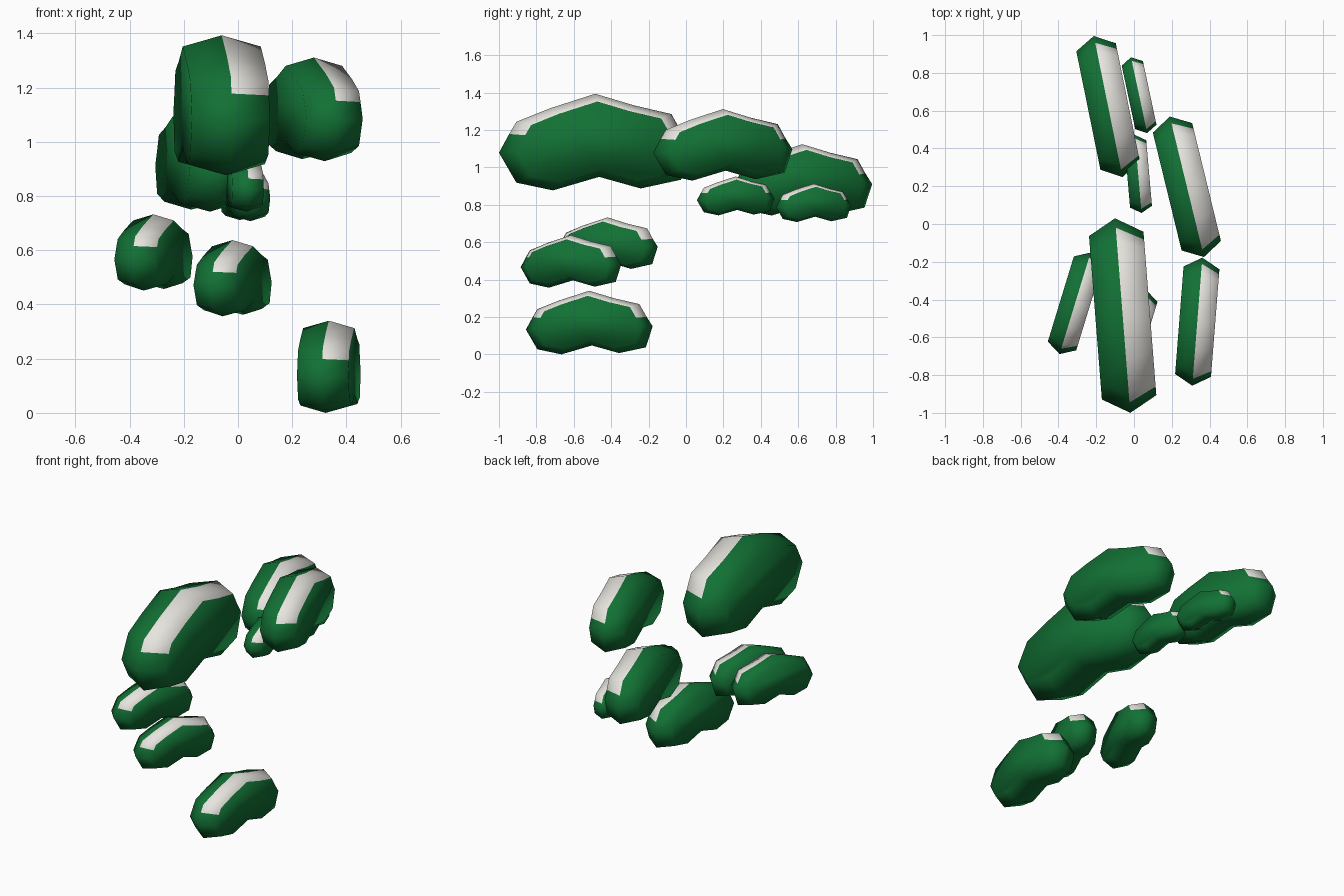
import bpy
from math import radians

if "Cube" in bpy.data.objects:
    bpy.data.objects.remove(bpy.data.objects["Cube"], do_unlink=True)


def make_material(name, colour):
    mat = bpy.data.materials.new(name)
    mat.use_nodes = True
    mat.diffuse_color = (*colour, 1)
    bsdf = mat.node_tree.nodes["Principled BSDF"]
    bsdf.inputs["Base Color"].default_value = (*colour, 1)
    bsdf.inputs["Roughness"].default_value = 0.8
    return mat


green = make_material("deep green", (0.006, 0.165, 0.035))
white = make_material("warm white", (0.82, 0.80, 0.75))

# Lobed side outline (y, z) of a pod one unit long; the top run carries the stripe
TOP = [(-.447, .042), (-.41, .105), (-.235, .175), (0, .25),
       (.2, .19), (.395, .145), (.452, .045)]
BOTTOM = [(.5, -.03), (.445, -.195), (.235, -.24), (.02, -.18),
          (-.22, -.25), (-.41, -.21), (-.5, -.055)]
OUTLINE = TOP + BOTTOM
HALF_WIDTH = 0.14
SHOULDER = 0.84


def make_pod(name, location, length, yaw):
    # Three rings across the width: right shoulder, central ridge, left shoulder
    n = len(OUTLINE)
    verts = []
    for x, s in ((-HALF_WIDTH, SHOULDER), (0, 1), (HALF_WIDTH, SHOULDER)):
        verts += [(x * length, y * s * length, z * s * length) for y, z in OUTLINE]

    faces = []
    for ring in range(2):
        for i in range(n):
            a, b = ring * n + i, ring * n + (i + 1) % n
            faces.append((a, a + n, b + n, b))
    faces.append(tuple(range(n)))
    faces.append(tuple(reversed(range(2 * n, 3 * n))))

    mesh = bpy.data.meshes.new(name)
    mesh.from_pydata(verts, [], faces)
    mesh.materials.append(green)
    mesh.materials.append(white)
    # White stripe on the left half of the top
    for i in range(len(TOP) - 1):
        mesh.polygons[n + i].material_index = 1
    for poly in mesh.polygons:
        poly.use_smooth = True
    mesh.update()

    pod = bpy.data.objects.new(name, mesh)
    pod.location = location
    pod.rotation_euler.z = radians(yaw)
    bpy.context.collection.objects.link(pod)
    return pod


# Name, centre, length, yaw
PODS = [
    ("large_front_pod", (-.06, -.485, 1.135), 1.033, 4.5),
    ("upper_left_pod", (.28, .197, 1.12), .765, 13.7),
    ("upper_back_pod", (-.137, .622, .933), .762, 11.5),
    ("small_middle_pod", (.022, .265, .847), .415, 5),
    ("small_back_pod", (.027, .682, .81), .41, 12),
    ("lowest_pod", (.335, -.517, .17), .68, -4.5),
    ("lower_right_pod", (-.312, -.42, .592), .562, -17),
    ("lower_middle_pod", (-.02, -.615, .497), .562, -17),
]
for pod_spec in PODS:
    make_pod(*pod_spec)
